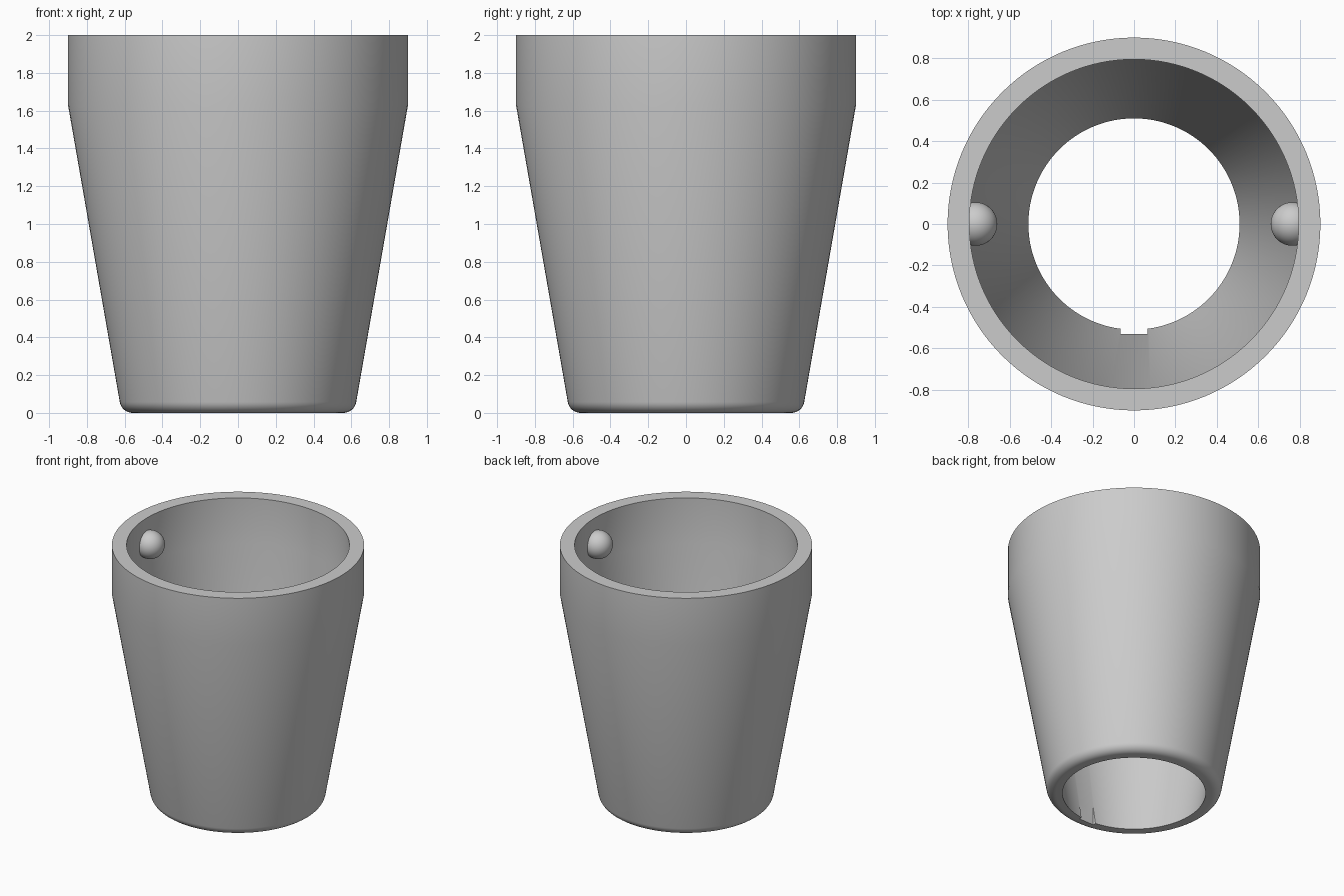
import bpy, bmesh, math
from mathutils import Vector

cube = bpy.data.objects.get("Cube")
if cube:
    bpy.data.objects.remove(cube)

grey = bpy.data.materials.new("plain grey")
grey.use_nodes = True
grey.diffuse_color = (0.6, 0.6, 0.6, 1)
grey.node_tree.nodes["Principled BSDF"].inputs["Base Color"].default_value = (0.6, 0.6, 0.6, 1)


def select_only(obj):
    bpy.ops.object.select_all(action='DESELECT')
    obj.select_set(True)
    bpy.context.view_layer.objects.active = obj


def lathe(name, profile, steps=128):
    """Spin a closed (radius, height) profile about the z axis."""
    bm = bmesh.new()
    verts = [bm.verts.new((r, 0, z)) for r, z in profile]
    edges = [bm.edges.new((a, b)) for a, b in zip(verts, verts[1:] + verts[:1])]
    bmesh.ops.spin(bm, geom=verts + edges, cent=(0, 0, 0), axis=(0, 0, 1),
                   angle=math.tau, steps=steps)
    bmesh.ops.remove_doubles(bm, verts=bm.verts, dist=1e-4)
    bmesh.ops.recalc_face_normals(bm, faces=bm.faces)
    mesh = bpy.data.meshes.new(name)
    bm.to_mesh(mesh)
    bm.free()
    obj = bpy.data.objects.new(name, mesh)
    bpy.context.collection.objects.link(obj)
    mesh.materials.append(grey)
    return obj


# Tapered sleeve: straight collar, sloping wall, rounded bottom edge
taper = math.atan2(0.28, 1.62)
fillet, fillet_steps = 0.07, 8
sweep = math.pi / 2 - taper
centre = Vector((0.557, fillet))
rounding = []
for i in range(fillet_steps + 1):
    a = -math.pi / 2 + sweep * i / fillet_steps
    rounding.append(tuple(centre + fillet * Vector((math.cos(a), math.sin(a)))))
profile = [(0.51, 0)] + rounding + [(0.9, 1.63), (0.9, 2), (0.795, 2), (0.795, 1.64)]
sleeve = lathe("tapered_sleeve", profile)

# Keyway slot cut in the front of the lower opening
bpy.ops.mesh.primitive_cube_add(size=1, location=(0, -0.465, 0.1))
cutter = bpy.context.object
cutter.name = "keyway_cutter"
cutter.scale = (0.13, 0.13, 0.4)
cutter.hide_render = True
cut = sleeve.modifiers.new("keyway", 'BOOLEAN')
cut.operation = 'DIFFERENCE'
cut.solver = 'EXACT'
cut.object = cutter
select_only(sleeve)
bpy.ops.object.modifier_apply(modifier=cut.name)
bpy.data.objects.remove(cutter)
select_only(sleeve)
bpy.ops.object.shade_smooth_by_angle(angle=math.radians(30))

# Round locking bumps on both sides of the inner wall
for side, label in ((1, "left"), (-1, "right")):
    bpy.ops.mesh.primitive_uv_sphere_add(segments=48, ring_count=24, radius=0.105,
                                         location=(side * 0.765, 0, 1.8))
    bump = bpy.context.object
    bump.name = label + "_locking_bump"
    bump.data.materials.append(grey)
    bpy.ops.object.shade_smooth()
